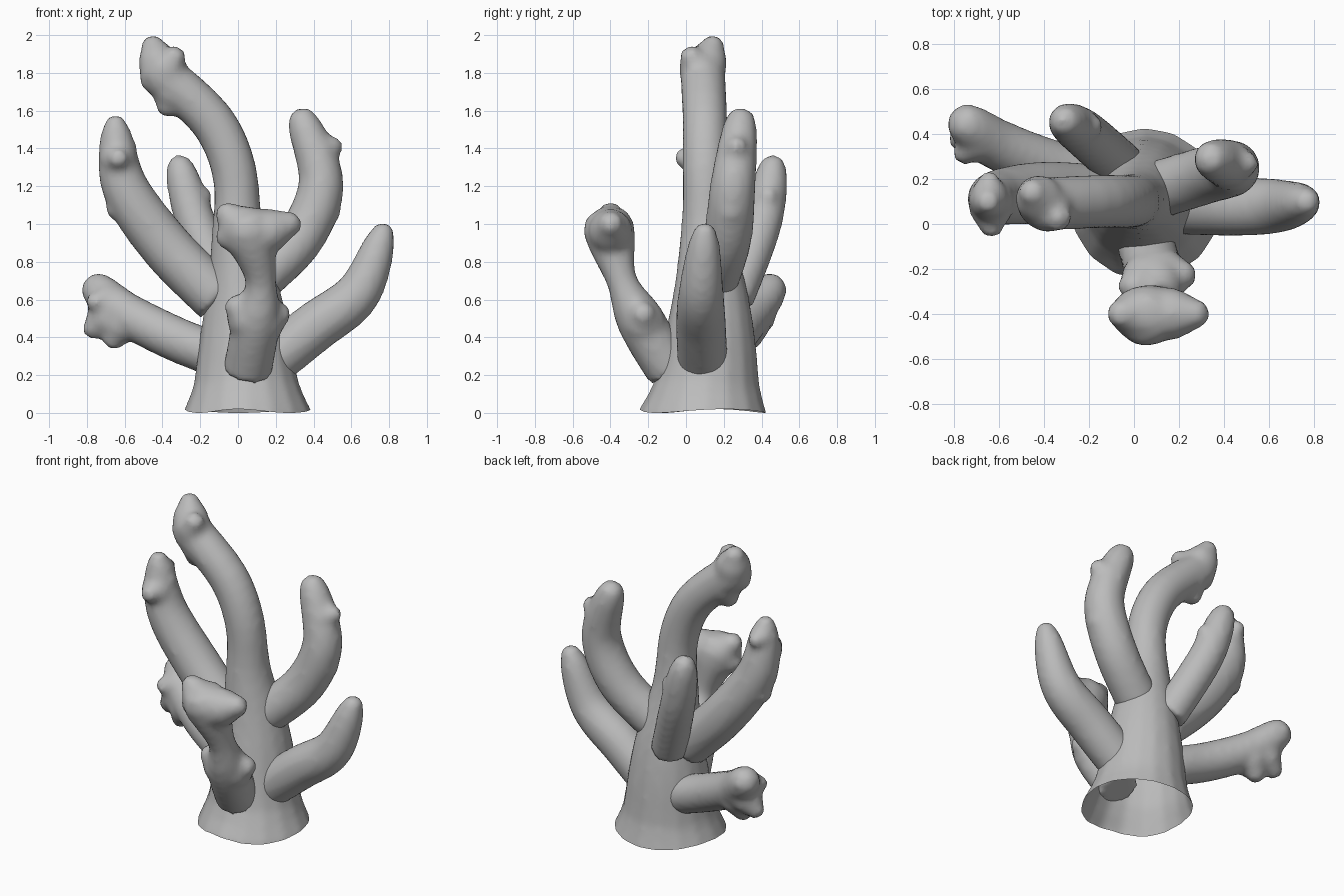
import bpy, bmesh, math
from mathutils import Vector

cube = bpy.data.objects.get("Cube")
if cube:
    bpy.data.objects.remove(cube, do_unlink=True)

GREY = (0.5, 0.5, 0.5, 1)
coral_grey = bpy.data.materials.new("coral_grey")
coral_grey.use_nodes = True
coral_grey.diffuse_color = GREY
coral_grey.node_tree.nodes["Principled BSDF"].inputs["Base Color"].default_value = GREY

LEFT, BACK, UP = Vector((1, 0, 0)), Vector((0, 1, 0)), Vector((0, 0, 1))
RIGHT, FRONT, DOWN = -LEFT, -BACK, -UP
SIDES = 16
STEPS = 24


def point_along(points, u):
    """Smooth curve through the points, u running from start to end."""
    last = len(points) - 1
    i = min(int(u * last), last - 1)
    f = u * last - i
    a, b, c, d = (Vector(points[max(0, min(last, i + k))]) for k in (-1, 0, 1, 2))
    slope_b, slope_c = (c - a) / 2, (d - b) / 2
    ease = f * f * (3 - 2 * f)
    return b.lerp(c, ease) + slope_b * f * (1 - f) ** 2 - slope_c * f * f * (1 - f)


def taper(thick, tip, waist=0):
    """Nearly even thickness changing close to the end, with an optional waist."""
    return lambda p, u: (thick + (tip - thick) * u ** 4
                         - waist * math.exp(-(6 * u - 4) ** 2))


def trunk_radius(p, u):
    """Flared foot, easing into an even upper limb."""
    s = max(0, min(1, p.z - 0.2))
    return 0.12 + 0.13 * (1 - s * s * (3 - 2 * s)) + 0.1 * math.exp(-8 * max(0, p.z))


def add_tube(bm, centres, radii):
    """Closed tube with a domed tip."""
    tip_dir = (centres[-1] - centres[-2]).normalized()
    centres = centres + [centres[-1] + tip_dir * radii[-1] / 2]
    radii = radii + [radii[-1] * 0.8]
    axis, quat = UP, UP.rotation_difference(UP)
    rings = []
    for i, centre in enumerate(centres):
        ahead = centres[min(i + 1, len(centres) - 1)]
        tangent = (ahead - centres[max(i - 1, 0)]).normalized()
        quat = axis.rotation_difference(tangent) @ quat
        axis = tangent
        ring = []
        for k in range(SIDES):
            angle = math.tau * k / SIDES
            spoke = Vector((math.cos(angle), math.sin(angle), 0))
            ring.append(bm.verts.new(centre + quat @ spoke * radii[i]))
        rings.append(ring)
    for low, high in zip(rings, rings[1:]):
        for k in range(SIDES):
            n = (k + 1) % SIDES
            bm.faces.new((low[k], low[n], high[n], high[k]))
    bm.faces.new(rings[0][::-1])
    peak = bm.verts.new(centres[-1] + tip_dir * radii[-1] / 2)
    for k in range(SIDES):
        bm.faces.new((rings[-1][k], rings[-1][(k + 1) % SIDES], peak))


def open_foot(bm):
    """Cut the foot open and give it a slightly wavy rim."""
    bmesh.ops.bisect_plane(bm, geom=bm.verts[:] + bm.edges[:] + bm.faces[:],
                           plane_co=(0, 0, 0), plane_no=UP, clear_inner=True)
    for v in bm.verts:
        wave = 0.01 * (1 + math.sin(3 * math.atan2(v.co.y, v.co.x)))
        v.co.z += wave * max(0, 1 - v.co.z * 10)


def coral_limb(name, points, radius, knobs=(), hollow=False):
    """Fuse a limb and its knobs (place, direction, reach) into one soft skin."""
    bm = bmesh.new()
    places = [i / STEPS for i in range(STEPS + 1)]
    centres = [point_along(points, u) for u in places]
    add_tube(bm, centres, [radius(p, u) for p, u in zip(centres, places)])
    for place, direction, reach in knobs:
        root = point_along(points, place)
        arm = direction.normalized() * reach
        girth = radius(root, place)
        add_tube(bm, [root, root + arm * 0.6, root + arm],
                 [girth, girth * 0.85, girth * 0.5])
    mesh = bpy.data.meshes.new(name)
    bm.to_mesh(mesh)
    bm.free()
    obj = bpy.data.objects.new(name, mesh)
    bpy.context.collection.objects.link(obj)
    fuse = obj.modifiers.new("fuse", 'REMESH')
    fuse.mode = 'VOXEL'
    fuse.voxel_size = 0.022
    soften = obj.modifiers.new("soften", 'SMOOTH')
    soften.iterations = 6

    # Bake the fused skin, then shade it smooth
    deps = bpy.context.evaluated_depsgraph_get()
    skin = bpy.data.meshes.new_from_object(obj.evaluated_get(deps))
    obj.modifiers.clear()
    obj.data = skin
    bm = bmesh.new()
    bm.from_mesh(skin)
    if hollow:
        open_foot(bm)
    for face in bm.faces:
        face.smooth = True
    bm.to_mesh(skin)
    bm.free()
    skin.materials.clear()
    skin.materials.append(coral_grey)


# Trunk running up into the tallest limb
coral_limb("trunk",
           [(.05, .09, -.1), (.04, .12, .25), (.03, .13, .6), (0, .11, .95),
            (-.02, .1, 1.28), (-.14, .1, 1.55), (-.4, .09, 1.79)],
           trunk_radius,
           [(1, UP * 3 + RIGHT + BACK, .18), (1, UP * 3 + LEFT * 2 + FRONT * 2, .14),
            (.95, DOWN * 3 + RIGHT, .13), (1, RIGHT * 2 + DOWN, .08)],
           hollow=True)

# High limbs on either side
coral_limb("upper_right_branch",
           [(-.1, .12, .6), (-.38, .14, .88), (-.6, .12, 1.2), (-.65, .1, 1.53)],
           taper(.14, .06),
           [(.8, FRONT, .13), (.55, RIGHT, .11), (.85, RIGHT, .06),
            (.85, LEFT, .07), (.9, BACK, .1)])
coral_limb("upper_left_branch",
           [(.1, .15, .7), (.33, .22, .93), (.44, .25, 1.22), (.34, .29, 1.55)],
           taper(.13, .08),
           [(.8, LEFT * 2 + UP, .11), (.5, LEFT, .09), (.9, RIGHT, .06)])

# Slim limb at the back
coral_limb("rear_branch",
           [(-.05, .25, .6), (-.22, .4, 1), (-.31, .46, 1.31)],
           taper(.11, .07),
           [(.7, LEFT, .09), (.75, RIGHT, .05)])

# Low limbs on either side, the right one forked
coral_limb("lower_right_branch",
           [(-.1, .2, .3), (-.35, .25, .4), (-.6, .35, .53), (-.75, .45, .66)],
           taper(.12, .09),
           [(.75, RIGHT + DOWN, .18), (.65, RIGHT + DOWN * 2, .16),
            (.8, RIGHT + FRONT, .12)])
coral_limb("lower_left_branch",
           [(.15, .09, .25), (.4, .08, .45), (.64, .08, .64), (.77, .1, .96)],
           taper(.135, .06),
           [(.75, UP + BACK, .06)])

# Front limb: knobbly stem, narrow waist and broad crown
coral_limb("front_branch",
           [(.05, -.08, .22), (.09, -.22, .45), (.12, -.34, .7), (.05, -.41, .98)],
           taper(.13, .14, .05),
           [(.35, LEFT * 2 + UP, .15), (.35, RIGHT * 2 + UP * 2 + FRONT, .16),
            (.92, LEFT * 3 + UP, .23), (.92, RIGHT + UP, .18), (.92, RIGHT, .13)])
